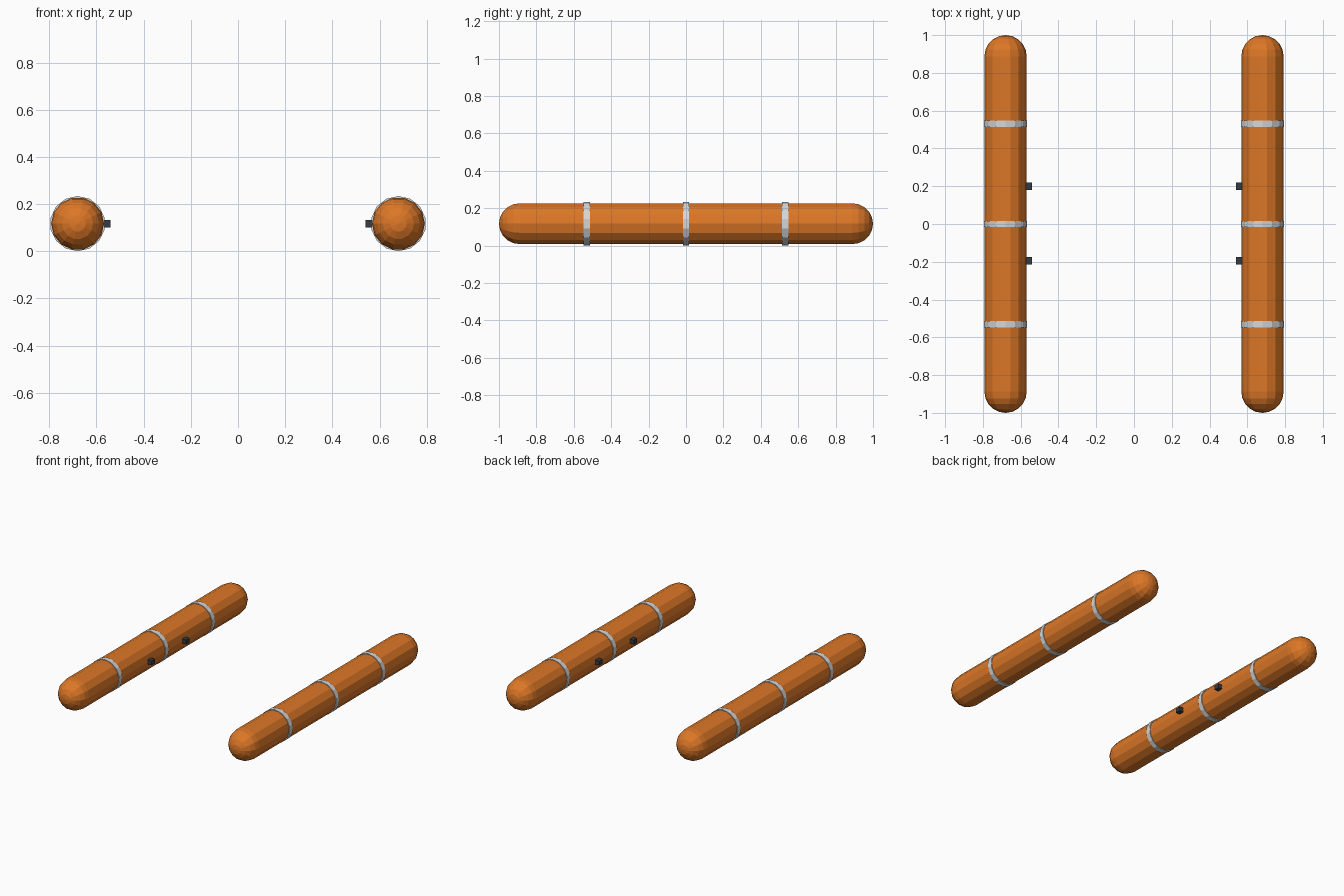
import bpy, bmesh, math
from mathutils import Matrix

if "Cube" in bpy.data.objects:
    bpy.data.objects.remove(bpy.data.objects["Cube"])

X, Z, R, SIDES = 0.68, 0.117, 0.112, 14


def material(name, rgb):
    m = bpy.data.materials.new(name)
    m.diffuse_color = (*rgb, 1)
    m.use_nodes = True
    m.node_tree.nodes["Principled BSDF"].inputs["Base Color"].default_value = m.diffuse_color
    return m


orange = material("orange", (0.72, 0.185, 0.02))
silver = material("light grey", (0.66, 0.67, 0.68))
dark = material("dark slate", (0.035, 0.045, 0.06))


def finish(bm, name, mat):
    bmesh.ops.recalc_face_normals(bm, faces=bm.faces)
    me = bpy.data.meshes.new(name)
    bm.to_mesh(me)
    bm.free()
    me.materials.append(mat)
    ob = bpy.data.objects.new(name, me)
    bpy.context.collection.objects.link(ob)
    return ob


def lathe(name, profile, mat, loc, sides, phase=0.0):
    """Revolve (radius, y) points around the y axis."""
    bm = bmesh.new()
    rings = []
    for r, y in profile:
        if r < 1e-6:
            rings.append([bm.verts.new((0, y, 0))])
            continue
        angles = [phase + 2 * math.pi * i / sides for i in range(sides)]
        rings.append([bm.verts.new((r * math.cos(a), y, r * math.sin(a))) for a in angles])
    for a, b in zip(rings, rings[1:]):
        for i in range(sides):
            j = (i + 1) % sides
            quad = [a[i % len(a)], a[j % len(a)], b[j % len(b)], b[i % len(b)]]
            bm.faces.new(list(dict.fromkeys(quad)))
    bmesh.ops.translate(bm, verts=bm.verts, vec=loc)
    return finish(bm, name, mat)


# round-ended tube profile
STEPS = 5
arc = [(R * math.sin(t), 1 - R + R * math.cos(t))
       for t in (math.pi / 2 * i / STEPS for i in range(STEPS + 1))]
tube = arc + [(r, -y) for r, y in reversed(arc)]
# thin band profile
rb, hw = 0.117, 0.017
band = [(R * 0.9, -hw), (rb, -hw), (rb, hw), (R * 0.9, hw), (R * 0.9, -hw)]

for side, s in (("left", -1), ("right", 1)):
    lathe(side + "_float", tube, orange, (s * X, 0, Z), SIDES)
    for i, y in enumerate((-0.53, 0, 0.53)):
        lathe(f"{side}_band_{i + 1}", band, silver, (s * X, y, Z), SIDES, math.pi / SIDES)
    # small mounting lugs on the inner side
    for end, y in (("front", -0.195), ("back", 0.2)):
        bm = bmesh.new()
        bmesh.ops.create_cube(bm, size=1, matrix=Matrix.Translation((s * 0.56, y, Z))
                              @ Matrix.Diagonal((0.04, 0.038, 0.032, 1)))
        finish(bm, f"{side}_{end}_lug", dark)
